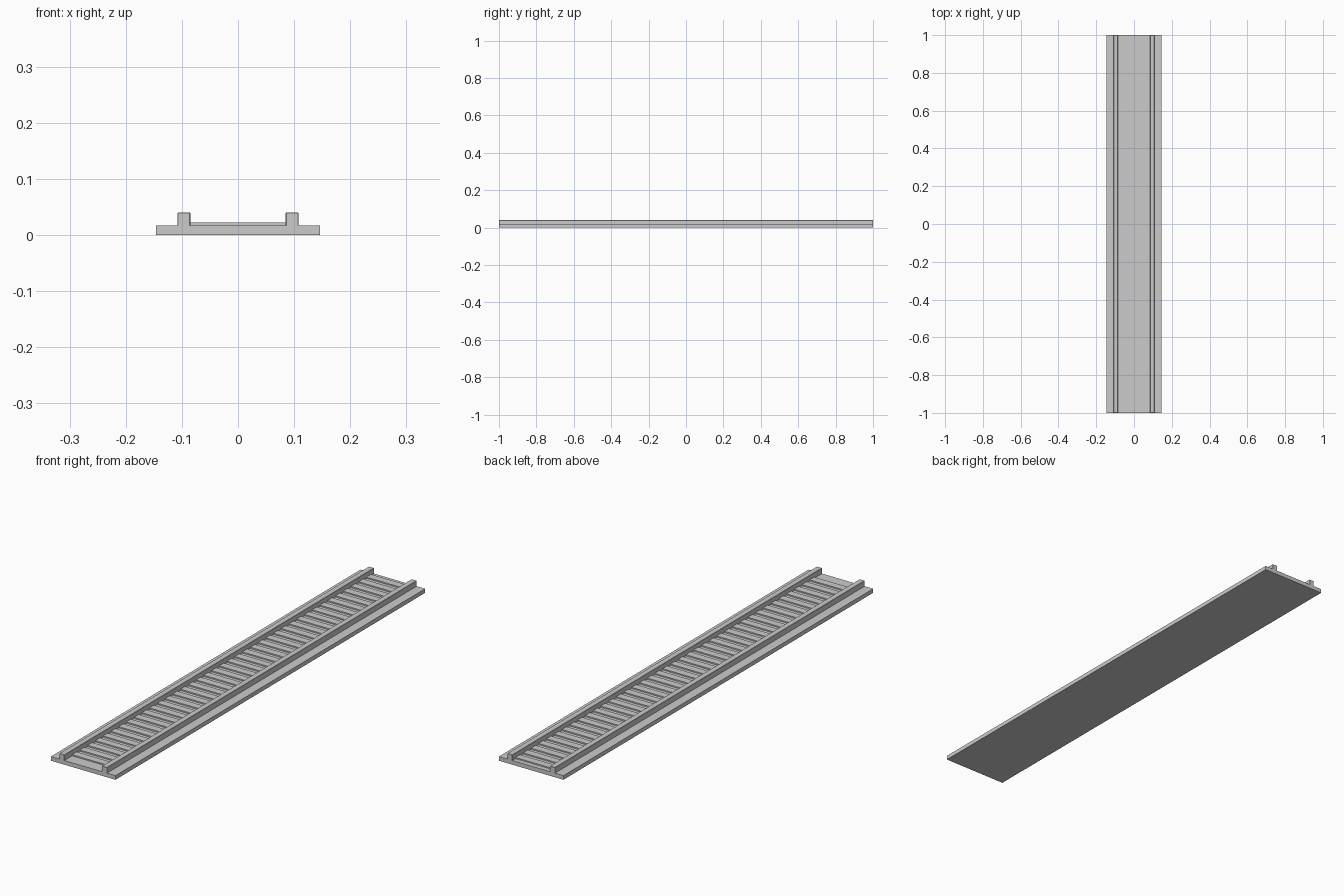
import bpy

if "Cube" in bpy.data.objects:
    bpy.data.objects.remove(bpy.data.objects["Cube"])

def box(name, x0, x1, y0, y1, z0, z1):
    bpy.ops.mesh.primitive_cube_add(size=1, location=((x0+x1)/2, (y0+y1)/2, (z0+z1)/2))
    o = bpy.context.object
    o.name = name
    o.scale = (x1-x0, y1-y0, z1-z0)
    bpy.ops.object.transform_apply(location=True, rotation=False, scale=True)
    return o

# Flat base plate
box("base_plate", -0.146, 0.146, -1, 1, 0, 0.017)

# Side rails with slightly eased edges
for side, x in (("left", -0.0965), ("right", 0.0965)):
    rail = box(side + "_rail", x-0.0115, x+0.0115, -1, 1, 0.010, 0.040)
    bev = rail.modifiers.new("eased_edges", 'BEVEL')
    bev.width = 0.0012
    bev.segments = 1

# Row of cross slats between the rails
slat = box("cross_slats", -0.085, 0.085, -0.95, -0.92, 0.012, 0.022)
arr = slat.modifiers.new("row", 'ARRAY')
arr.use_relative_offset = False
arr.use_constant_offset = True
arr.constant_offset_displace = (0, 0.05, 0)
arr.count = 39
